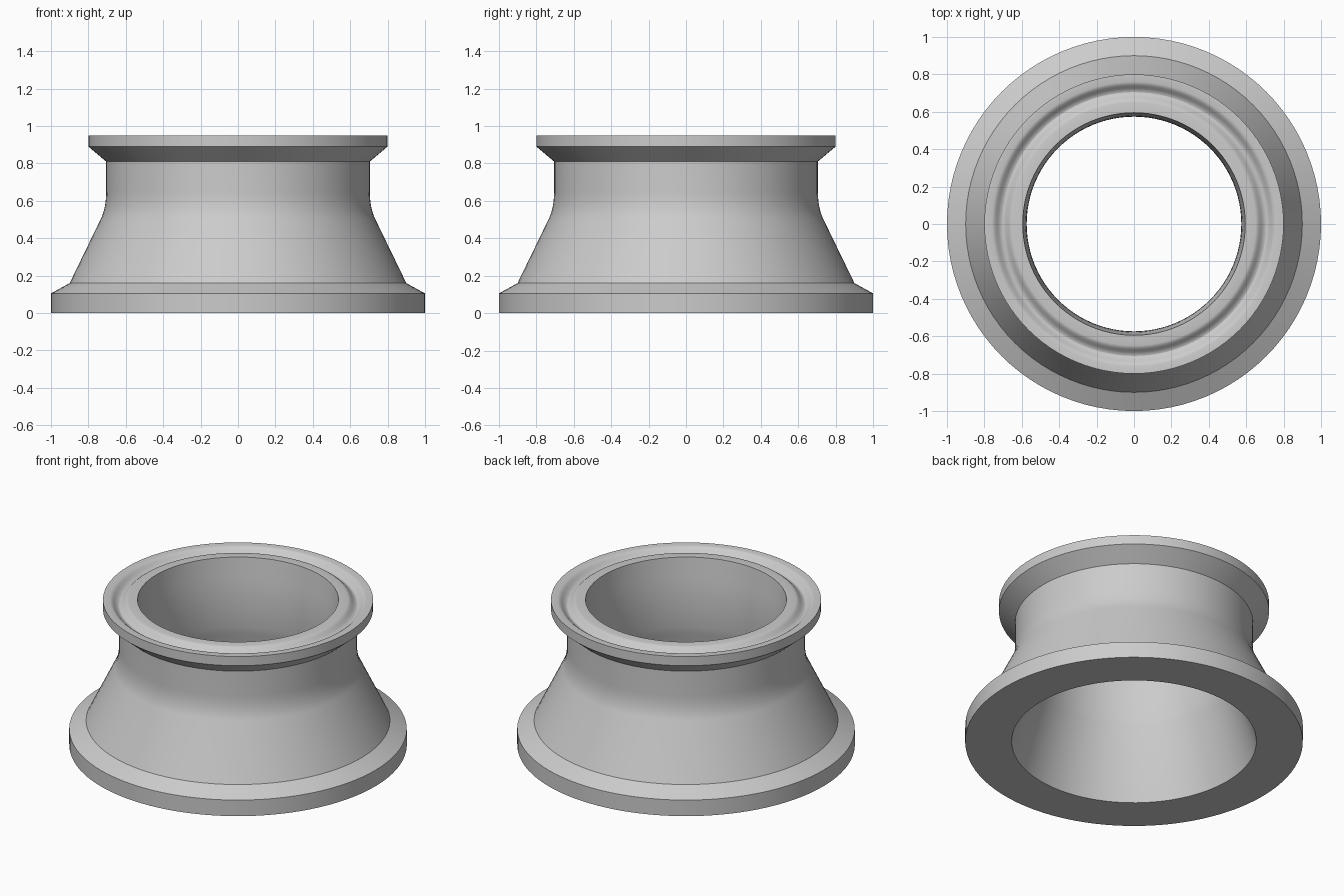
import bpy
import bmesh
import math
from mathutils import Matrix, Vector

cube = bpy.data.objects.get("Cube")
if cube:
    bpy.data.objects.remove(cube, do_unlink=True)

SEGMENTS = 96

# Plain grey metal
grey = bpy.data.materials.new("grey metal")
grey.use_nodes = True
colour = (0.6, 0.6, 0.6, 1)
grey.diffuse_color = colour
grey.node_tree.nodes["Principled BSDF"].inputs["Base Color"].default_value = colour


def curve(points, steps):
    """Quadratic curve through a start, control and end point."""
    a, b, c = (Vector(p) for p in points)
    return [tuple(a * (1 - t) ** 2 + b * 2 * t * (1 - t) + c * t * t)
            for t in (i / steps for i in range(steps + 1))]


def groove(centre, half_width, depth, z, steps=12):
    """Rounded gasket groove, running from the outside inwards."""
    return [(centre + half_width * (1 - 2 * i / steps),
             z - depth * math.sin(math.pi * i / steps) ** 2)
            for i in range(steps + 1)]


def lathe(name, profile):
    """Spin a closed radius/height profile round the z axis."""
    bm = bmesh.new()
    rings = []
    for i in range(SEGMENTS):
        turn = Matrix.Rotation(math.tau * i / SEGMENTS, 3, "Z")
        rings.append([bm.verts.new(turn @ Vector((r, 0, z))) for r, z in profile])
    n = len(profile)
    for i in range(SEGMENTS):
        a, b = rings[i], rings[(i + 1) % SEGMENTS]
        for j in range(n):
            k = (j + 1) % n
            bm.faces.new((a[j], b[j], b[k], a[k]))
    bmesh.ops.recalc_face_normals(bm, faces=bm.faces)
    mesh = bpy.data.meshes.new(name)
    bm.to_mesh(mesh)
    bm.free()
    mesh.materials.append(grey)
    obj = bpy.data.objects.new(name, mesh)
    bpy.context.collection.objects.link(obj)
    bpy.ops.object.select_all(action="DESELECT")
    obj.select_set(True)
    bpy.context.view_layer.objects.active = obj
    bpy.ops.object.shade_smooth_by_angle(angle=math.radians(28))
    return obj


# Base flange, tapered neck and grooved top flange
outside = [(1, 0), (1, 0.105), (0.9, 0.16)]
outside += curve([(0.735, 0.5), (0.705, 0.56), (0.705, 0.65)], 8)
outside += [(0.705, 0.81), (0.8, 0.89), (0.8, 0.95)]
top = groove(0.705, 0.055, 0.035, 0.95)

# Bore: nearly straight throat widening towards the base
inside = [(0.595, 0.95)]
inside += curve([(0.585, 0.85), (0.56, 0.65), (0.59, 0.45)], 8)
inside += [(0.725, 0)]

lathe("flanged_reducer", outside + top + inside)
